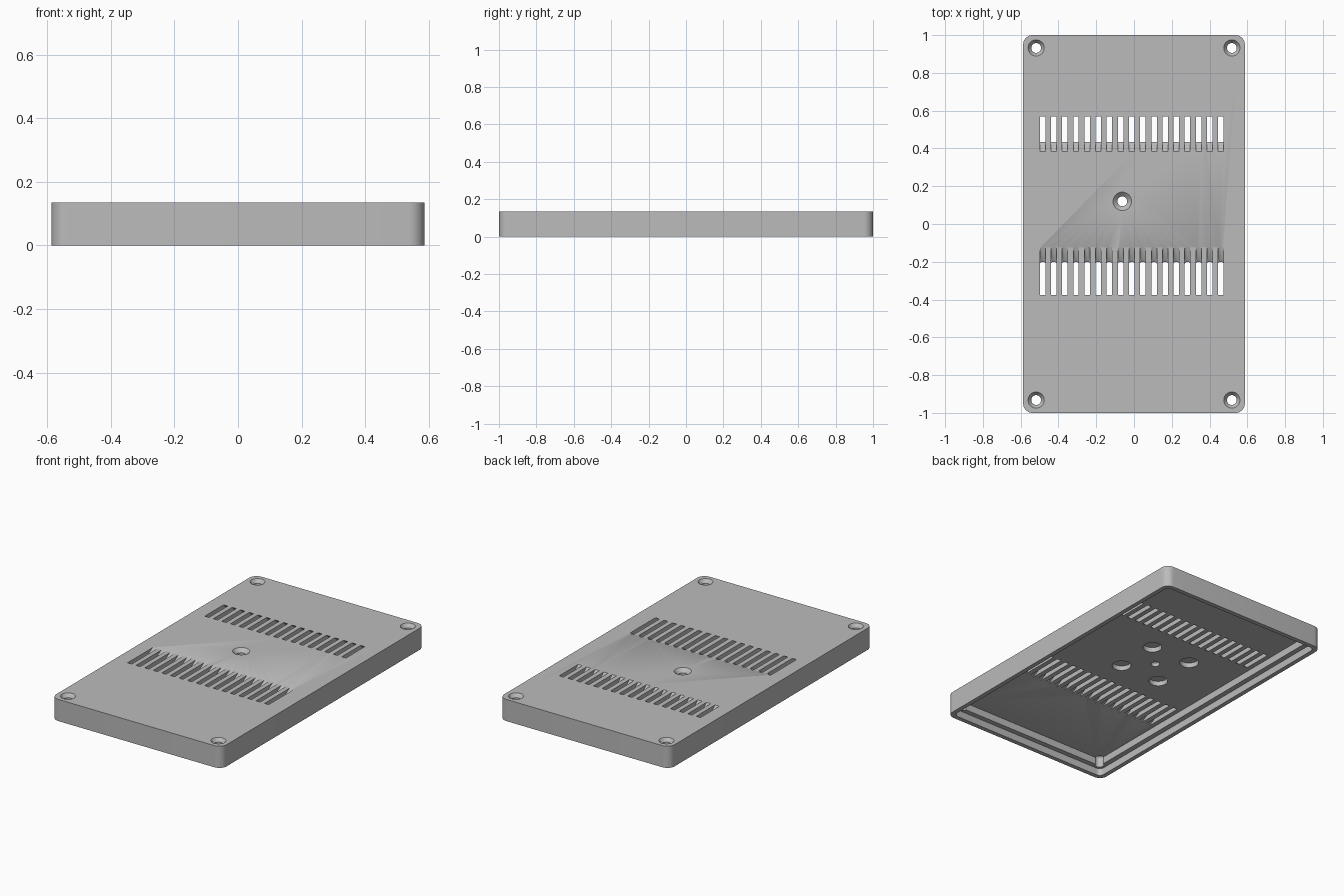
import bpy, bmesh, math

if "Cube" in bpy.data.objects:
    bpy.data.objects.remove(bpy.data.objects["Cube"], do_unlink=True)

HX, HY, H = 0.587, 1.0, 0.135      # half width, half length, height
CEILING, LEDGE = 0.09, 0.045       # underside heights


def prism(bm, outline, z0, z1, shear=0.0):
    """Closed prism from an xy outline; its lower end is shifted along y."""
    low = [bm.verts.new((x, y + shear, z0)) for x, y in outline]
    top = [bm.verts.new((x, y, z1)) for x, y in outline]
    bm.faces.new(low[::-1])
    bm.faces.new(top)
    n = len(outline)
    for i in range(n):
        j = (i + 1) % n
        bm.faces.new((low[i], low[j], top[j], top[i]))


def rounded_rect(hx, hy, r, steps=8):
    pts = []
    for k, (sx, sy) in enumerate([(1, 1), (-1, 1), (-1, -1), (1, -1)]):
        for i in range(steps + 1):
            a = math.pi / 2 * (k + i / steps)
            pts.append((sx * (hx - r) + r * math.cos(a), sy * (hy - r) + r * math.sin(a)))
    return pts


def lathe(bm, x, y, profile, n=32):
    """Closed turned solid from (radius, z) pairs, listed from the bottom up."""
    rings = [[bm.verts.new((x + r * math.cos(2 * math.pi * i / n),
                            y + r * math.sin(2 * math.pi * i / n), z)) for i in range(n)]
             for r, z in profile]
    bm.faces.new(rings[0][::-1])
    bm.faces.new(rings[-1])
    for a, b in zip(rings, rings[1:]):
        for i in range(n):
            j = (i + 1) % n
            bm.faces.new((a[i], a[j], b[j], b[i]))


def finish(bm, name):
    bmesh.ops.recalc_face_normals(bm, faces=bm.faces)
    mesh = bpy.data.meshes.new(name)
    bm.to_mesh(mesh)
    bm.free()
    ob = bpy.data.objects.new(name, mesh)
    bpy.context.collection.objects.link(ob)
    return ob


def cut(target, bm, name):
    cutter = finish(bm, name)
    cutter.hide_render = True
    mod = target.modifiers.new(name, "BOOLEAN")
    mod.operation, mod.solver, mod.object = "DIFFERENCE", "EXACT", cutter
    bpy.context.view_layer.objects.active = target
    bpy.ops.object.modifier_apply(modifier=mod.name)
    bpy.data.objects.remove(cutter, do_unlink=True)


# Outer shell
bm = bmesh.new()
prism(bm, rounded_rect(HX, HY, 0.05), 0, H)
cover = finish(bm, "vented_cover")

# Stepped hollow underneath
for name, inset, depth in (("rim_step", 0.028, LEDGE), ("cavity", 0.06, CEILING)):
    bm = bmesh.new()
    prism(bm, rounded_rect(HX - inset, HY - inset, 0.03), -0.1, depth)
    cut(cover, bm, name)

# Slanted vent slots: two rows leaning away from the middle
bm = bmesh.new()
w, chamfer, drop = 0.0145, 0.008, H - CEILING
for y0, y1, lean, c in ((0.385, 0.57, 0.05, 0.002), (-0.375, -0.12, -0.08, chamfer)):
    extra = 0.01
    slope = lean / drop
    for i in range(17):
        x = -0.484 + i * 0.059
        shift = -slope * extra
        outline = [(x - w, y0 + shift), (x + w, y0 + shift), (x + w, y1 - c + shift),
                   (x + w - c, y1 + shift), (x - w + c, y1 + shift), (x - w, y1 - c + shift)]
        prism(bm, outline, CEILING - extra, H + extra, slope * (drop + 2 * extra))
cut(cover, bm, "vent_slots")

# Countersunk screw holes at the corners and near the middle
bm = bmesh.new()
holes = [(sx * 0.518, sy * 0.932, 0.043) for sx in (-1, 1) for sy in (-1, 1)]
holes.append((-0.062, 0.12, 0.049))
for x, y, r in holes:
    lathe(bm, x, y, [(0.026, -0.05), (0.026, H - 0.022), (r, H), (r, H + 0.05)])
cut(cover, bm, "screw_holes")

# Four round blind pockets in the ceiling
bm = bmesh.new()
for sx in (-1, 1):
    for sy in (-1, 1):
        lathe(bm, -0.062 + sx * 0.14, 0.12 + sy * 0.14, [(0.055, 0.05), (0.055, 0.12)])
cut(cover, bm, "round_pockets")

# Plain grey finish
grey = bpy.data.materials.new("plain_grey")
grey.use_nodes = True
colour = (0.5, 0.5, 0.5, 1)
grey.diffuse_color = colour
grey.node_tree.nodes["Principled BSDF"].inputs["Base Color"].default_value = colour
cover.data.materials.clear()
cover.data.materials.append(grey)

bpy.ops.object.select_all(action="DESELECT")
cover.select_set(True)
bpy.context.view_layer.objects.active = cover
bpy.ops.object.shade_smooth_by_angle(angle=math.radians(30))
